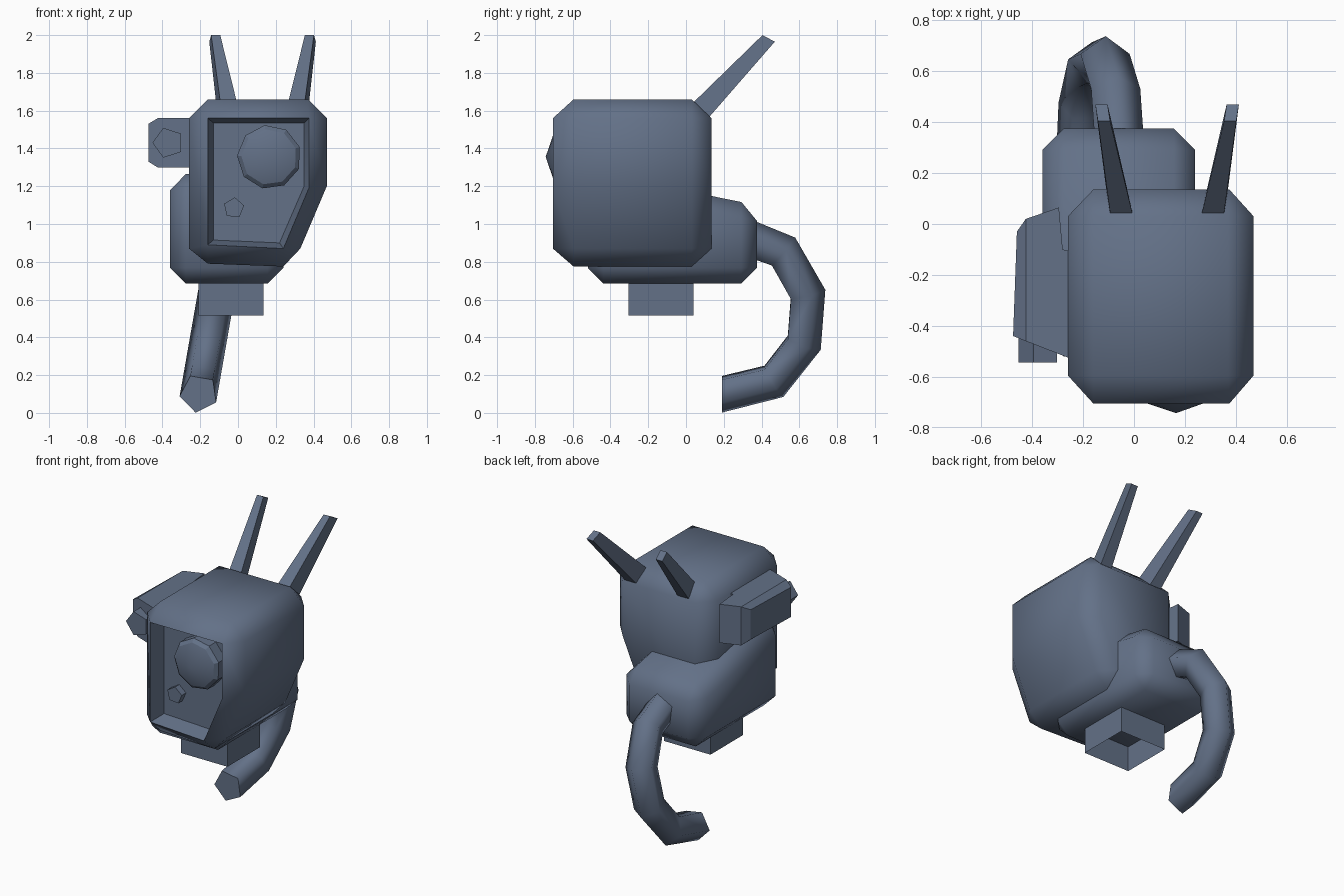
import bpy, bmesh, math
from mathutils import Vector

if "Cube" in bpy.data.objects:
    bpy.data.objects.remove(bpy.data.objects["Cube"])

# dark slate paint shared by every part
paint = bpy.data.materials.new("slate")
paint.diffuse_color = (0.125, 0.165, 0.245, 1)
paint.use_nodes = True
paint.node_tree.nodes["Principled BSDF"].inputs["Base Color"].default_value = paint.diffuse_color


def finish(name, bm, angle):
    """Clean the mesh, add it to the scene, paint and shade it."""
    bmesh.ops.remove_doubles(bm, verts=bm.verts, dist=0.0005)
    bmesh.ops.recalc_face_normals(bm, faces=bm.faces)
    me = bpy.data.meshes.new(name)
    bm.to_mesh(me)
    bm.free()
    me.materials.append(paint)
    ob = bpy.data.objects.new(name, me)
    bpy.context.collection.objects.link(ob)
    if angle:
        bpy.ops.object.select_all(action='DESELECT')
        ob.select_set(True)
        bpy.context.view_layer.objects.active = ob
        bpy.ops.object.shade_smooth_by_angle(angle=math.radians(angle))
    return ob


def loft(name, rings, cap_start=True, cap_end=True, angle=0, bevel=0):
    """Skin a list of equally long closed rings."""
    bm = bmesh.new()
    loops = [[bm.verts.new(p) for p in ring] for ring in rings]
    n = len(loops[0])
    for a, b in zip(loops, loops[1:]):
        for i in range(n):
            j = (i + 1) % n
            bm.faces.new((a[i], a[j], b[j], b[i]))
    if cap_start:
        bm.faces.new(loops[0])
    if cap_end:
        bm.faces.new(loops[-1])
    if bevel:
        bmesh.ops.bevel(bm, geom=bm.edges[:], offset=bevel, segments=1,
                        profile=0.5, affect='EDGES')
    return finish(name, bm, angle)


def at_y(points, y):
    return [(x, y, z) for x, z in points]


def polygon(cx, cz, r, y, sides, start):
    """Regular polygon facing the front."""
    return [(cx + r * math.cos(math.radians(start + 360 * i / sides)), y,
             cz + r * math.sin(math.radians(start + 360 * i / sides)))
            for i in range(sides)]


# head: chamfered shell whose front carries a recessed face plate
outline = [(-0.16, 1.66), (0.37, 1.66), (0.47, 1.56), (0.47, 1.20), (0.33, 0.87),
           (0.24, 0.775), (-0.16, 0.79), (-0.26, 0.87), (-0.26, 1.56)]
corner_of = [0, 1, 1, 2, 3, 3, 4, 4, 0]
opening = [(-0.16, 1.56), (0.375, 1.56), (0.375, 1.19), (0.24, 0.87), (-0.16, 0.89)]
floor = [(-0.13, 1.535), (0.35, 1.535), (0.35, 1.20), (0.22, 0.90), (-0.13, 0.915)]
head_bm = bmesh.new()
rings = [at_y([floor[i] for i in corner_of], -0.60),
         at_y([opening[i] for i in corner_of], -0.705),
         at_y(outline, -0.595), at_y(outline, 0.03),
         at_y([opening[i] for i in corner_of], 0.135)]
loops = [[head_bm.verts.new(p) for p in r] for r in rings]
for a, b in zip(loops, loops[1:]):
    for i in range(9):
        j = (i + 1) % 9
        head_bm.faces.new((a[i], a[j], b[j], b[i]))
for loop in (loops[0], loops[-1]):
    head_bm.faces.new([loop[i] for i in (0, 1, 3, 4, 6)])
finish("head", head_bm, 60)

# big eye: nine-sided lens with a sharp rim and a shallow pointed front
loft("eye", [polygon(0.165, 1.355, r, y, 9, 98) for r, y in
             ((0.17, -0.58), (0.17, -0.672), (0.148, -0.693), (0.0, -0.743))],
     cap_end=False, angle=22)

# small button on the face plate
loft("button", [polygon(-0.022, 1.085, 0.056, y, 5, 85) for y in (-0.58, -0.645)])

# body: chamfered block with a sloping top
loft("body", [[(x, y, z) for x, z in ((-0.36, 0.685), (0.24, 0.685), (0.24, top), (-0.36, top))]
              for y, top in ((-0.52, 1.28), (0.375, 1.10))], angle=60, bevel=0.083)

# neck: square socket, open underneath
loft("neck_socket", [[(-0.21, -0.305, z), (0.135, -0.305, z), (0.135, 0.04, z), (-0.21, 0.04, z)]
                     for z in (0.515, 0.70)], cap_start=False)

# side box with a raised, chamfered outer face
inner = [(-0.20, -0.548), (-0.20, -0.12), (-0.28, -0.10), (-0.295, 0.065)]
side_bm = bmesh.new()
layers = []
for z in (1.30, 1.56):
    pts = [(-0.425, -0.46)] + inner + [(-0.425, 0.02)]
    layers.append([side_bm.verts.new((x, y, z)) for x, y in pts])
outer = [side_bm.verts.new(p) for p in
         ((-0.475, -0.44, 1.33), (-0.46, -0.03, 1.33), (-0.46, -0.03, 1.53), (-0.475, -0.44, 1.53))]
low, high = layers
for i in range(5):
    side_bm.faces.new((low[i], low[i + 1], high[i + 1], high[i]))
side_bm.faces.new(low)
side_bm.faces.new(high)
side_bm.faces.new(outer)
back = [low[0], low[5], high[5], high[0]]
for i in range(4):
    j = (i + 1) % 4
    side_bm.faces.new((back[i], back[j], outer[j], outer[i]))
finish("side_box", side_bm, 0)

# nozzle at the front of the side box
loft("side_nozzle", [polygon(-0.37, 1.43, 0.083, y, 5, 180) for y in (-0.40, -0.545)])

# pair of tapered antennae, mirrored about x = 0.13
for side, label in ((-1, "left"), (1, "right")):
    sections = []
    for off, half, (y0, z0), (y1, z1) in ((0.175, 0.045, (0.015, 1.62), (0.065, 1.50)),
                                          (0.248, 0.024, (0.405, 2.0), (0.47, 1.965))):
        upper, lower = 0.13 + side * off, 0.13 + side * (off + 0.01)
        sections.append([(upper - half, y0, z0), (upper + half, y0, z0),
                         (lower + half, y1, z1), (lower - half, y1, z1)])
    loft("antenna_" + label, sections)

# tail: five-sided tube swept along a slightly tilted hook
path = [Vector((-0.225 + 0.175 * z, y, z)) for y, z in
        ((0.28, 0.94), (0.51, 0.852), (0.637, 0.63), (0.617, 0.37), (0.46, 0.17), (0.19, 0.103))]
normal = Vector((1, 0, -0.175)).normalized()
tail = []
for k, p in enumerate(path):
    t = path[min(k + 1, 5)] - path[max(k - 1, 0)]
    if k == 5:
        t = Vector((0, -1, 0))
    out = normal.cross(t.normalized()).normalized()
    if out.dot(p - Vector((-0.14, 0.3, 0.5))) < 0:
        out = -out
    tail.append([p + 0.103 * (math.cos(math.tau * i / 5) * out + math.sin(math.tau * i / 5) * normal)
                 for i in range(5)])
loft("tail", tail, angle=76)
